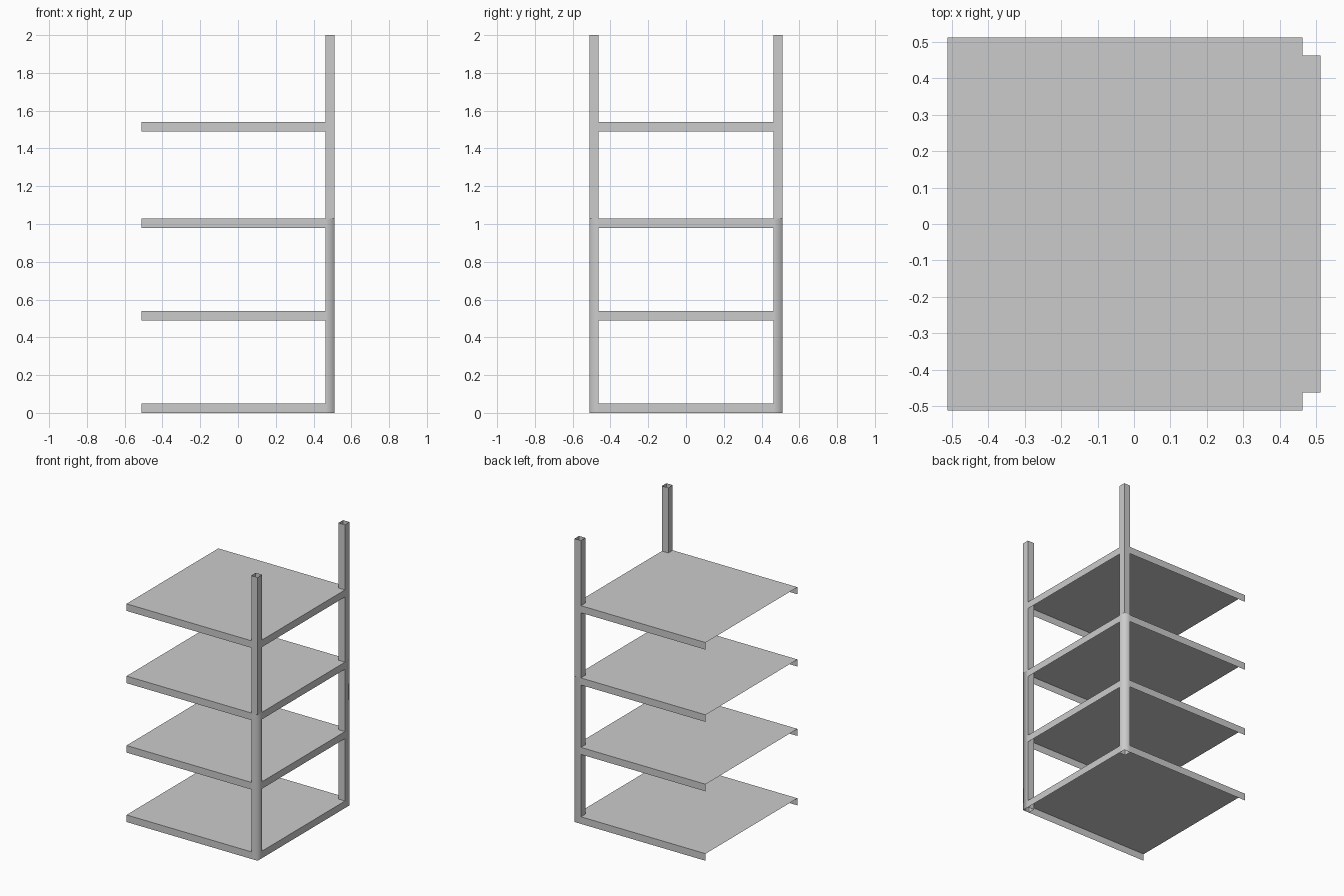
import bpy, bmesh

if "Cube" in bpy.data.objects:
    bpy.data.objects.remove(bpy.data.objects["Cube"])

H = 0.512            # half width of the unit
I = 0.462            # inner side of the corner posts
SKIRT = 0.05         # depth of the shelf lip
SHELF_TOPS = [0.05, 0.54, 1.03, 1.54]
MID = 1.03           # joint between lower and upper posts


def finish(bm, name):
    mesh = bpy.data.meshes.new(name)
    bm.to_mesh(mesh)
    bm.free()
    obj = bpy.data.objects.new(name, mesh)
    bpy.context.collection.objects.link(obj)
    return obj


# Shelves: thin sheet with notched corners, folded down on three sides, open at -x
def shelf(name, top):
    outline = [(-H, -H), (I, -H), (I, -I), (H, -I), (H, I), (I, I), (I, H), (-H, H)]
    bm = bmesh.new()
    up = [bm.verts.new((x, y, top)) for x, y in outline]
    bm.faces.new(up)
    for a, b in ((0, 1), (3, 4), (6, 7)):
        low = [bm.verts.new((*outline[i], top - SKIRT)) for i in (a, b)]
        bm.faces.new((low[0], low[1], up[b], up[a]))
    finish(bm, name)


# Posts: open-ended square sheet tubes; lower ones have a softened outer corner
def post(name, side, z0, z1, soft):
    ring = [(I, I), (H, I), (H, H), (I, H)]
    bm = bmesh.new()
    low = [bm.verts.new((x, y * side, z0)) for x, y in ring]
    high = [bm.verts.new((x, y * side, z1)) for x, y in ring]
    for i in range(4):
        j = (i + 1) % 4
        quad = [low[i], low[j], high[j], high[i]]
        f = bm.faces.new(quad if side > 0 else quad[::-1])
        f.smooth = soft
    for e in bm.edges:
        a, b = e.verts
        outer = all(v.co.x > 0.5 and abs(v.co.y) > 0.5 for v in (a, b))
        e.smooth = soft and outer
    finish(bm, name)


for n, top in enumerate(SHELF_TOPS):
    shelf(f"shelf_{n + 1}", top)

for label, side in (("front", -1), ("back", 1)):
    post(f"{label}_lower_post", side, 0.0, MID, True)
    post(f"{label}_upper_post", side, MID, 2.0, False)
